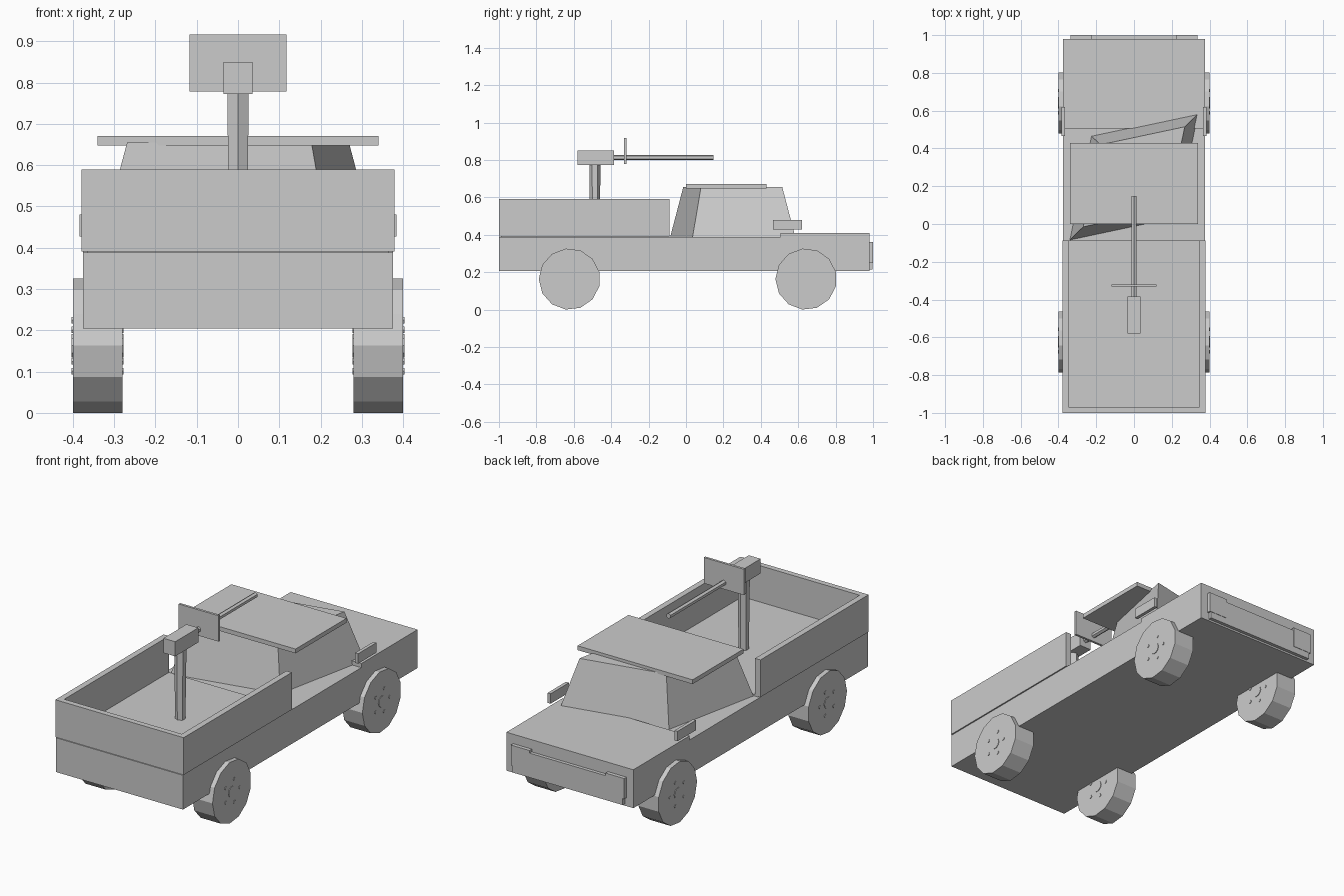
import bpy, bmesh, math
from mathutils import Matrix

if "Cube" in bpy.data.objects:
    bpy.data.objects.remove(bpy.data.objects["Cube"])


def make(name, verts, faces):
    me = bpy.data.meshes.new(name)
    me.from_pydata(verts, [], faces)
    bm = bmesh.new()
    bm.from_mesh(me)
    bmesh.ops.recalc_face_normals(bm, faces=bm.faces)
    bm.to_mesh(me)
    bm.free()
    ob = bpy.data.objects.new(name, me)
    bpy.context.collection.objects.link(ob)
    return ob


def prism(name, low, high):
    """Close two matching rings of points into a solid."""
    n = len(low)
    sides = [(i, (i + 1) % n, n + (i + 1) % n, n + i) for i in range(n)]
    return make(name, low + high, sides + [tuple(range(n)), tuple(range(n, 2 * n))])


def box(name, x0, x1, y0, y1, z0, z1):
    ring = [(x0, y0), (x1, y0), (x1, y1), (x0, y1)]
    return prism(name, [(x, y, z0) for x, y in ring], [(x, y, z1) for x, y in ring])


def cyl_x(name, x0, x1, y, z, r, n):
    """Cylinder along x with a corner pointing to -y."""
    ring = [(y - r * math.cos(2 * math.pi * i / n), z + r * math.sin(2 * math.pi * i / n))
            for i in range(n)]
    return prism(name, [(x0, a, b) for a, b in ring], [(x1, a, b) for a, b in ring])


# Lower body with raised hood, extruded across the width
side = [(-1, .205), (.98, .205), (.98, .41), (.505, .41), (.505, .388), (-1, .388)]
prism("lower_body", [(-.375, y, z) for y, z in side], [(.375, y, z) for y, z in side])

# Cargo bed: floor and U-shaped wall, open toward the cab
box("bed_floor", -.365, .365, -.99, -.087, .38, .396)
u = [(-.379, -.087), (-.379, -1), (.379, -1), (.379, -.087),
     (.347, -.087), (.347, -.97), (-.347, -.97), (-.347, -.087)]
prism("bed_walls", [(x, y, .391) for x, y in u], [(x, y, .59) for x, y in u])

# Skewed tapering cab and roof slab
base = [(-.34, -.085), (.225, .035), (.34, .585), (-.225, .465)]
prism("cab", [(x, y, .386) for x, y in base],
      [(x * .79, .25 + (y - .25) * .79, .655) for x, y in base])
box("roof", -.34, .34, 0, .43, .648, .671)

# Grille plate at the hood end
box("grille", -.325, .325, .97, .998, .215, .345)

# Mirrored parts: headlights, mirrors, wheels
for s, label in ((-1, "left"), (1, "right")):
    box(f"headlight_{label}", *sorted((s * .225, s * .335)), .97, 1, .25, .36)
    box(f"mirror_{label}", *sorted((s * .366, s * .384)), .465, .62, .427, .48)
    for y, end in ((-.623, "tailgate"), (.642, "hood")):
        cyl_x(f"wheel_{end}_{label}", s * .28, s * .40, y, .163, .164, 13)
        cyl_x(f"hub_{end}_{label}", s * .277, s * .403, y, .163, .03, 10)
        for k in range(5):
            a = 2 * math.pi * k / 5
            cyl_x(f"wheel_bolt_{end}_{label}", s * .277, s * .403,
                  y + .065 * math.cos(a), .163 + .065 * math.sin(a), .009, 6)

# Gun mount: post, receiver, shield, barrel
hexa = [(math.sin(math.pi * i / 3), math.cos(math.pi * i / 3)) for i in range(6)]
prism("gun_post", [(.025 * a, -.487 + .025 * b, .39) for a, b in hexa],
      [(.03 * a, -.487 + .03 * b, .775) for a, b in hexa])
box("gun_receiver", -.035, .035, -.58, -.385, .772, .85)
box("gun_shield", -.118, .118, -.332, -.319, .778, .916)
prism("gun_barrel", [(.014 * a, -.39, .813 + .014 * b) for a, b in hexa],
      [(.014 * a, .148, .813 + .014 * b) for a, b in hexa])
